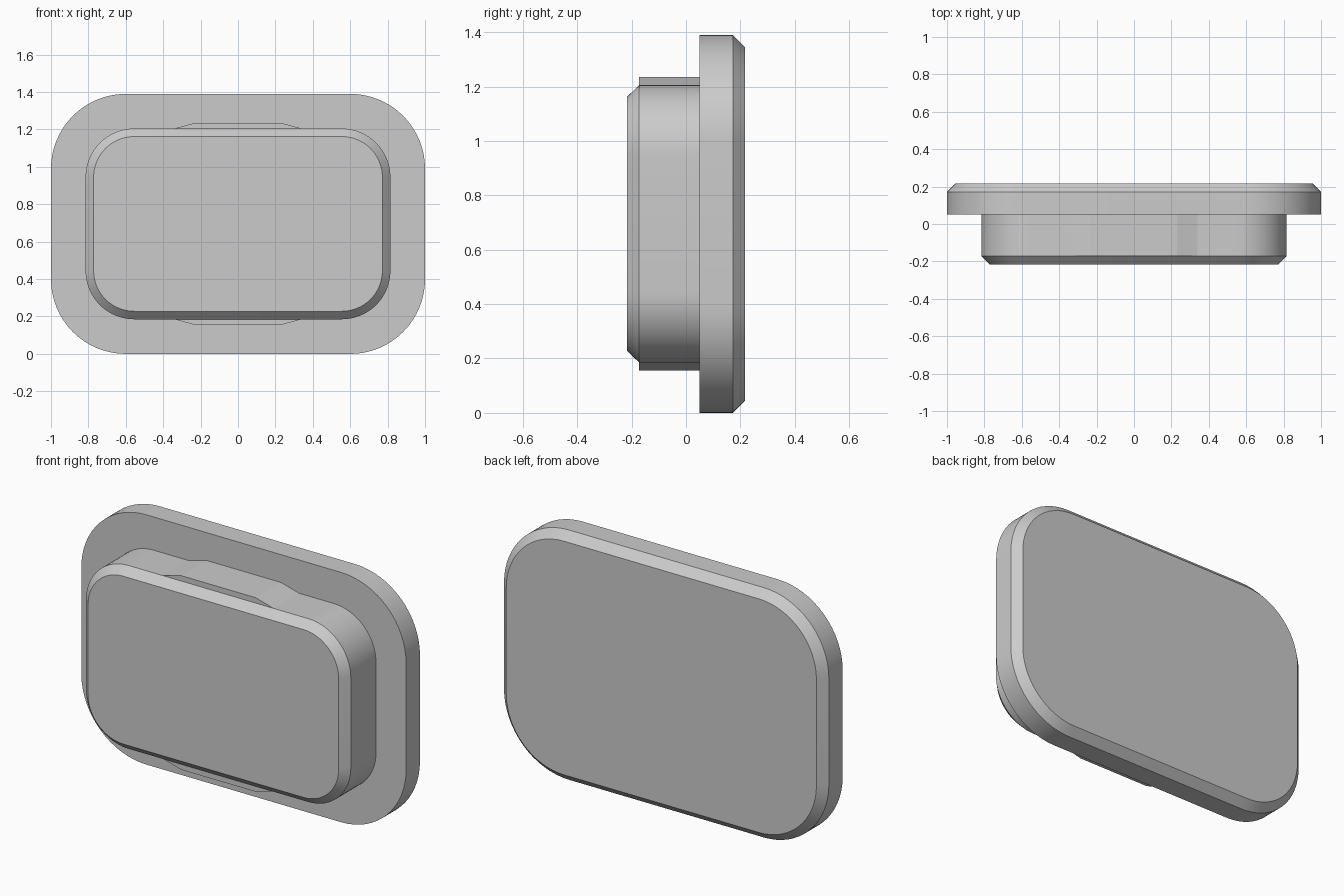
import bpy, bmesh, math

cube = bpy.data.objects.get("Cube")
if cube:
    bpy.data.objects.remove(cube, do_unlink=True)

MID_Z = 0.695

grey = bpy.data.materials.new("plain grey")
grey.use_nodes = True
colour = (0.6, 0.6, 0.6, 1)
grey.diffuse_color = colour
grey.node_tree.nodes["Principled BSDF"].inputs["Base Color"].default_value = colour


def rounded_rect(half_w, half_h, radius, steps=16):
    points = []
    for quarter, (sx, sz) in enumerate([(1, 1), (-1, 1), (-1, -1), (1, -1)]):
        for i in range(steps + 1):
            a = (quarter + i / steps) * math.pi / 2
            points.append((sx * (half_w - radius) + radius * math.cos(a),
                           MID_Z + sz * (half_h - radius) + radius * math.sin(a)))
    return points


def loft(name, sections):
    """Skin matching x-z outlines placed at successive y depths and cap the ends."""
    bm = bmesh.new()
    rings = [[bm.verts.new((x, y, z)) for x, z in outline] for y, outline in sections]
    for a, b in zip(rings, rings[1:]):
        for i in range(len(a)):
            j = (i + 1) % len(a)
            bm.faces.new((a[i], a[j], b[j], b[i]))
    bm.faces.new(rings[0])
    bm.faces.new(rings[-1])
    bmesh.ops.recalc_face_normals(bm, faces=bm.faces)
    mesh = bpy.data.meshes.new(name)
    bm.to_mesh(mesh)
    bm.free()
    mesh.materials.append(grey)
    obj = bpy.data.objects.new(name, mesh)
    bpy.context.collection.objects.link(obj)
    bpy.ops.object.select_all(action="DESELECT")
    obj.select_set(True)
    bpy.context.view_layer.objects.active = obj
    bpy.ops.object.shade_smooth_by_angle(angle=math.radians(30))
    return obj


def chamfered_slab(name, half_w, half_h, radius, y_flat, y_chamfer, y_end, inset):
    full = rounded_rect(half_w, half_h, radius)
    small = rounded_rect(half_w - inset, half_h - inset, radius - inset)
    return loft(name, [(y_flat, full), (y_chamfer, full), (y_end, small)])


# Wide rear plate and the smaller plug in front of it
chamfered_slab("rear_plate", 1.0, 0.695, 0.4, 0.05, 0.172, 0.217, 0.045)
chamfered_slab("front_plug", 0.815, 0.51, 0.26, 0.05, -0.172, -0.217, 0.043)

# Shallow grip ridges above and below the plug
for name, side in (("top_ridge", 1), ("bottom_ridge", -1)):
    outline = [(x, MID_Z + side * h) for x, h in
               [(-0.34, 0.48), (-0.34, 0.51), (-0.23, 0.54),
                (0.23, 0.54), (0.34, 0.51), (0.34, 0.48)]]
    ridge = loft(name, [(0.05, outline), (-0.172, outline)])
    ridge.data.shade_flat()
